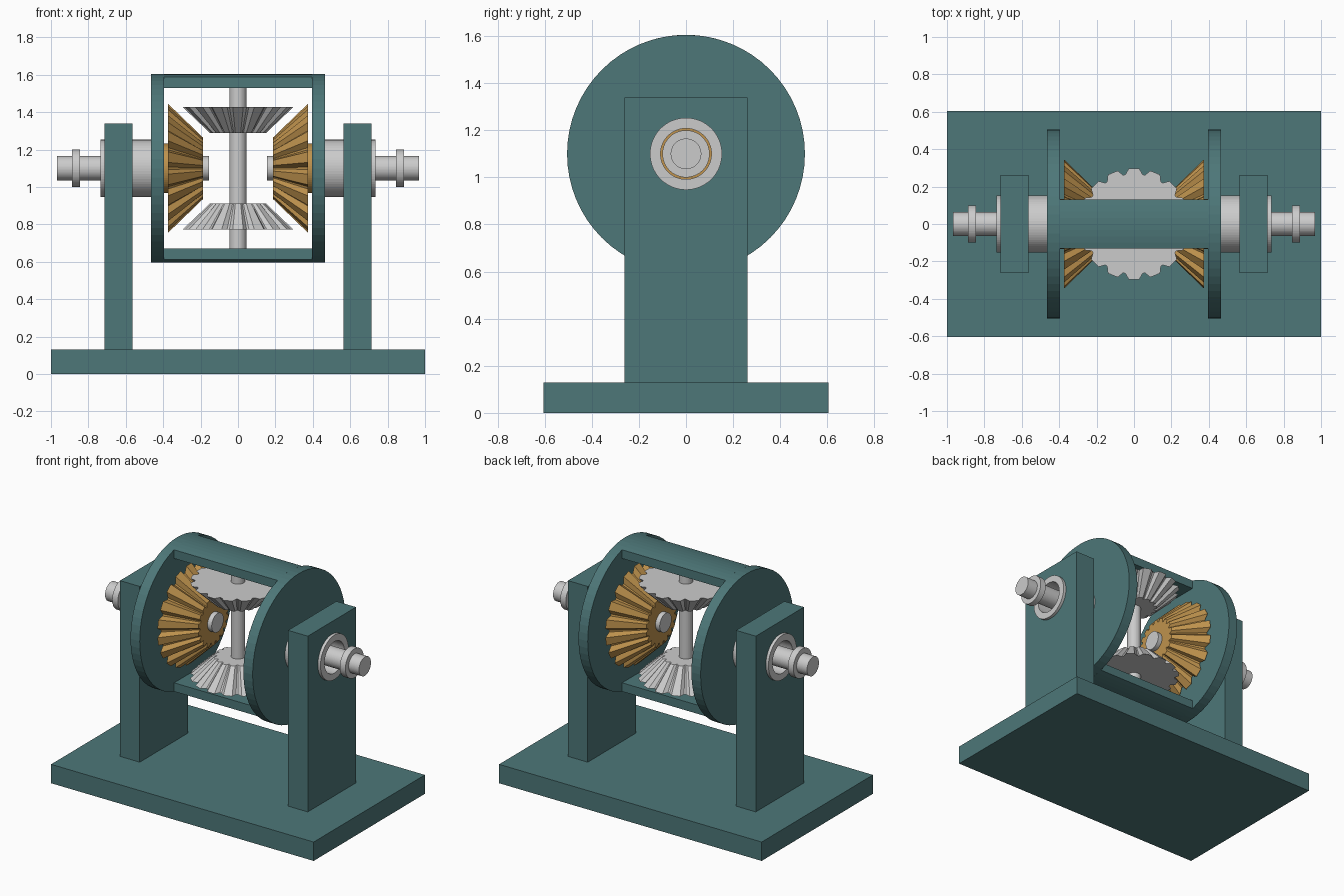
import bpy, bmesh, math
from mathutils import Matrix

if "Cube" in bpy.data.objects:
    bpy.data.objects.remove(bpy.data.objects["Cube"])

AXIS_Z = 1.10
TO_X = Matrix.Translation((0, 0, AXIS_Z)) @ Matrix.Rotation(math.pi / 2, 4, 'Y')   # local z -> world x
TO_NEG_X = Matrix.Translation((0, 0, AXIS_Z)) @ Matrix.Rotation(-math.pi / 2, 4, 'Y')
UP = Matrix.Translation((0, 0, AXIS_Z))
DOWN = Matrix.Translation((0, 0, AXIS_Z)) @ Matrix.Rotation(math.pi, 4, 'X')


def material(name, color):
    m = bpy.data.materials.new(name)
    m.diffuse_color = (*color, 1)
    m.use_nodes = True
    m.node_tree.nodes["Principled BSDF"].inputs["Base Color"].default_value = m.diffuse_color
    return m


TEAL = material("teal_paint", (0.075, 0.185, 0.19))
BRASS = material("brass", (0.52, 0.29, 0.075))


def circle(r, n=64):
    return [(r * math.cos(2 * math.pi * i / n), r * math.sin(2 * math.pi * i / n)) for i in range(n)]


def toothed(tip, root, teeth):
    pts = []
    for i in range(teeth):
        for f, r in ((-0.44, root), (-0.24, tip), (0.24, tip), (0.44, root)):
            a = 2 * math.pi * (i + f) / teeth
            pts.append((r * math.cos(a), r * math.sin(a)))
    return pts


def loft(name, sections, matrix, mat=None, ring=False):
    """Join (height, outline) sections; cap the ends, or close them into a ring."""
    bm = bmesh.new()
    loops = [[bm.verts.new((x, y, h)) for x, y in pts] for h, pts in sections]
    pairs = list(zip(loops, loops[1:]))
    if ring:
        pairs.append((loops[-1], loops[0]))
    else:
        bm.faces.new(loops[0])
        bm.faces.new(loops[-1])
    for a, b in pairs:
        for i in range(len(a)):
            j = (i + 1) % len(a)
            bm.faces.new((a[i], a[j], b[j], b[i]))
    bm.transform(matrix)
    bmesh.ops.recalc_face_normals(bm, faces=bm.faces)
    return finish(name, bm, mat)


def finish(name, bm, mat):
    me = bpy.data.meshes.new(name)
    bm.to_mesh(me)
    bm.free()
    ob = bpy.data.objects.new(name, me)
    bpy.context.collection.objects.link(ob)
    if mat:
        me.materials.append(mat)
    return ob


def turned(name, profile, matrix, mat=None):
    return loft(name, [(h, circle(r)) for h, r in profile], matrix, mat)


def tube(name, h0, h1, outer, inner, matrix, mat=None):
    prof = [(h0, outer), (h1, outer), (h1, inner), (h0, inner)]
    return loft(name, [(h, circle(r)) for h, r in prof], matrix, mat, ring=True)


def box(name, lo, hi, mat):
    bm = bmesh.new()
    bmesh.ops.create_cube(bm, size=1)
    for v in bm.verts:
        v.co = [(lo[k] + hi[k]) / 2 + v.co[k] * (hi[k] - lo[k]) for k in range(3)]
    return finish(name, bm, mat)


box("base_plate", (-1, -0.605, 0), (1, 0.605, 0.13), TEAL)

# cutter for the bearing holes in the posts
bore = turned("bore_cutter", [(-1.2, 0.152), (1.2, 0.152)], TO_X)
bore.hide_render = True
bore.hide_viewport = True

for side, s, m in (("right", 1, TO_X), ("left", -1, TO_NEG_X)):
    # support post with bearing hole
    x0, x1 = sorted((s * 0.565, s * 0.715))
    post = box(side + "_post", (x0, -0.262, 0.13), (x1, 0.262, 1.34), TEAL)
    cut = post.modifiers.new("bearing_hole", 'BOOLEAN')
    cut.object = bore
    cut.operation = 'DIFFERENCE'
    cut.solver = 'EXACT'
    # carrier end disc and its bearing sleeve
    tube(side + "_carrier_disc", 0.395, 0.465, 0.505, 0.108, m, TEAL)
    tube(side + "_bearing_sleeve", 0.465, 0.735, 0.153, 0.108, m)
    # output shaft with collar
    turned(side + "_shaft", [(0.155, 0.065), (0.845, 0.065), (0.845, 0.10), (0.888, 0.10),
                             (0.888, 0.065), (0.967, 0.065)], m)
    # side bevel gear and hub
    loft(side + "_side_gear", [(0.187, toothed(0.165, 0.142, 18)),
                               (0.373, toothed(0.345, 0.305, 18))], m, BRASS)
    tube(side + "_gear_hub", 0.37, 0.40, 0.133, 0.06, m, BRASS)

# carrier bars: flat inside, rounded outside to match the discs
half = math.asin(0.131 / 0.505)
for side, m, s in (("top", TO_X, -1), ("bottom", TO_X, 1)):
    pts = [(s * 0.505 * math.cos(half * t / 4), 0.505 * math.sin(half * t / 4)) for t in range(-4, 5)]
    pts += [(s * 0.428, 0.131), (s * 0.428, -0.131)]
    loft(side + "_carrier_bar", [(-0.395, pts), (0.395, pts)], m, TEAL)

# cross pin and the two grey bevel pinions
turned("cross_pin", [(-0.43, 0.045), (0.43, 0.045)], UP)
for side, m in (("upper", UP), ("lower", DOWN)):
    loft(side + "_pinion", [(0.188, toothed(0.15, 0.132, 16)),
                            (0.328, toothed(0.298, 0.268, 16))], m)
